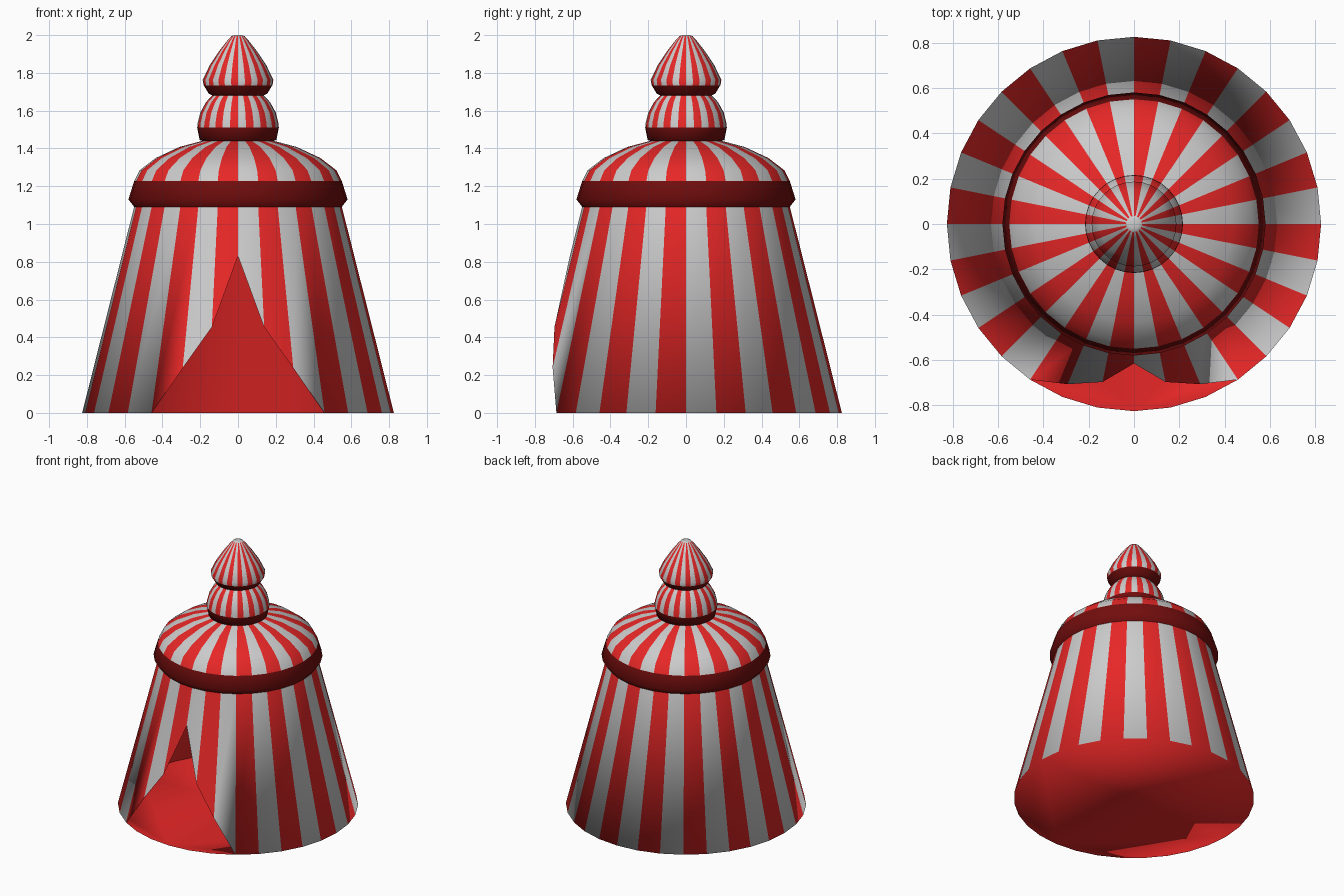
import bpy, bmesh
from math import sin, cos, pi

if "Cube" in bpy.data.objects:
    bpy.data.objects.remove(bpy.data.objects["Cube"])

N = 32        # sides, one stripe per side
FRONT = 24    # column index that points to -y


def material(name, rgb):
    m = bpy.data.materials.new(name)
    m.diffuse_color = (*rgb, 1)
    m.use_nodes = True
    m.node_tree.nodes["Principled BSDF"].inputs["Base Color"].default_value = m.diffuse_color
    return m


red = material("red", (0.8, 0.02, 0.02))
white = material("pale", (0.6, 0.6, 0.6))
dark = material("dark_red", (0.17, 0.004, 0.004))


def ring_point(r, k, z):
    a = 2 * pi * k / N
    return (r * cos(a), r * sin(a), z)


def finish(bm, name, mats):
    for f in bm.faces:
        f.smooth = True
    me = bpy.data.meshes.new(name)
    bm.to_mesh(me)
    bm.free()
    for m in mats:
        me.materials.append(m)
    ob = bpy.data.objects.new(name, me)
    bpy.context.collection.objects.link(ob)
    return ob


def lathe(name, profile, mats, cap=False):
    """Revolve (radius, z) points; two materials give alternating stripes."""
    bm = bmesh.new()
    rings = [[bm.verts.new(ring_point(r, k, z)) for k in range(N)] for r, z in profile]
    for lo, hi in zip(rings, rings[1:]):
        for k in range(N):
            j = (k + 1) % N
            f = bm.faces.new((lo[k], lo[j], hi[j], hi[k]))
            f.material_index = k % len(mats)
    if cap:
        bm.faces.new(rings[-1])
    return finish(bm, name, mats)


def tent_wall(name, mats, inset=0.0, floor=False, inward=False):
    """Tapered wall with a pointed door cut into the front columns."""
    door = {0: 0.83, 1: 0.455, 2: 0.24}
    bm = bmesh.new()
    low, top, base = [], [], []
    for k in range(N):
        z = door.get(abs(k - FRONT), 0.0)
        low.append(bm.verts.new(ring_point(0.825 - inset - 0.253 * z, k, z)))
        top.append(bm.verts.new(ring_point(0.55 - inset, k, 1.09)))
        if floor:
            base.append(bm.verts.new(ring_point(0.825, k, 0)) if z else low[k])
    for k in range(N):
        j = (k + 1) % N
        f = bm.faces.new((low[k], low[j], top[j], top[k]))
        f.material_index = k % len(mats)
        if inward:
            f.normal_flip()
    if floor:
        f = bm.faces.new(base[::-1])
        f.material_index = 1
    return finish(bm, name, mats)


# striped canvas with ground sheet, and plain red lining inside
tent_wall("tent_wall_and_floor", [white, red], floor=True)
tent_wall("tent_lining", [red], inset=0.006, inward=True)

# wide band and domed roof
lathe("roof_band", [(0.545, 1.085), (0.58, 1.13), (0.55, 1.227)], [dark])
lathe("roof_dome", [(0.55, 1.225), (0.52, 1.285), (0.435, 1.35), (0.31, 1.408),
                    (0.19, 1.44)], [white, red])

# middle bulb with its ring
lathe("bulb_ring", [(0.19, 1.44), (0.203, 1.445), (0.216, 1.51)], [dark])
lathe("roof_bulb", [(0.216, 1.51), (0.214, 1.535), (0.20, 1.59), (0.17, 1.645),
                    (0.135, 1.682)], [white, red])

# top finial with its ring
lathe("finial_ring", [(0.135, 1.68), (0.155, 1.69), (0.182, 1.735)], [dark])
tip = lathe("finial", [(0.182, 1.733), (0.187, 1.763), (0.15, 1.84), (0.10, 1.915),
                       (0.06, 1.967), (0.035, 1.995), (0.02, 2.0)], [white, red], cap=True)
for p in tip.data.polygons:
    if p.center.z > 1.996:
        p.material_index = 0
